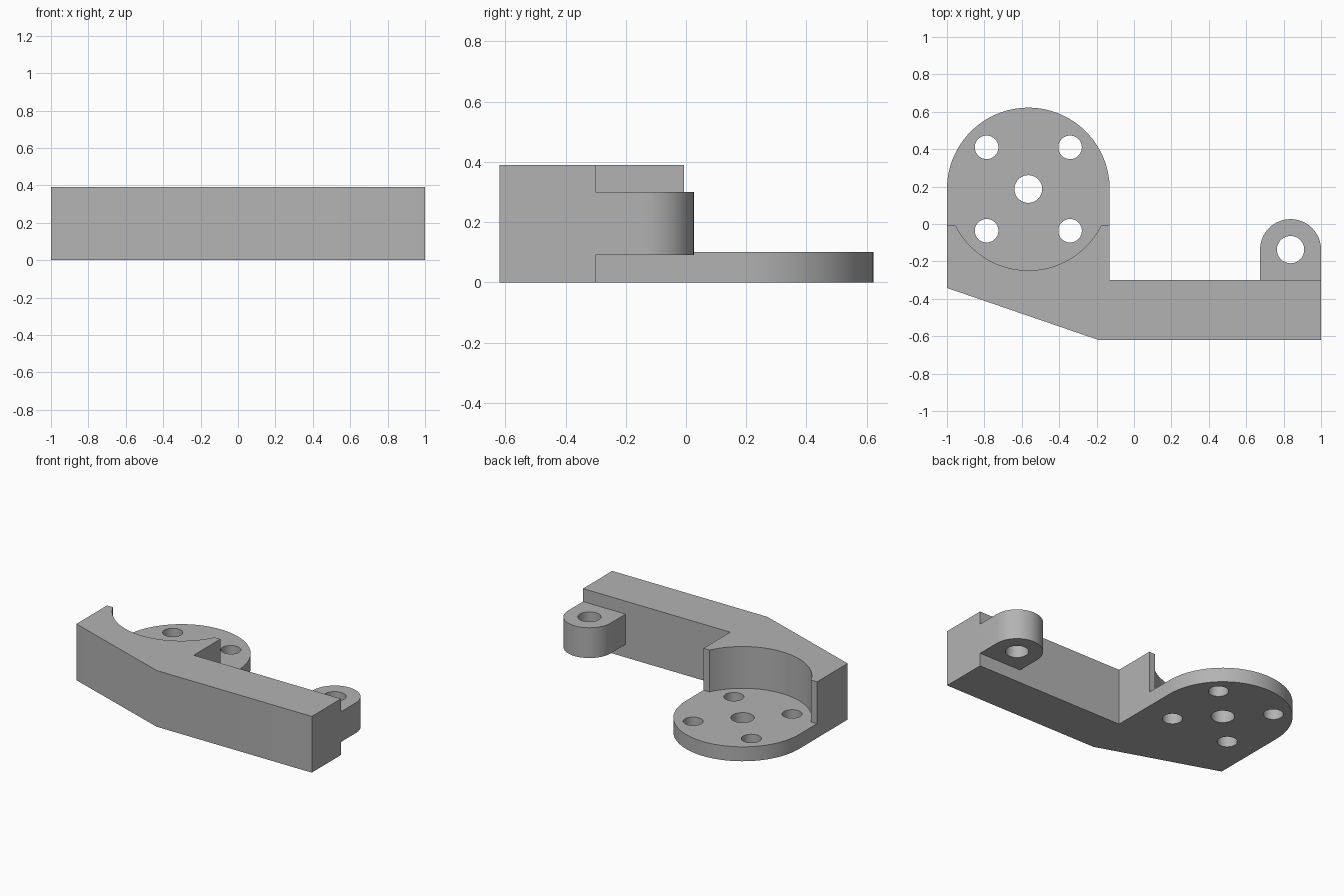
import bpy, bmesh
from math import sin, cos, asin, pi, radians

if "Cube" in bpy.data.objects:
    bpy.data.objects.remove(bpy.data.objects["Cube"])

grey = bpy.data.materials.new("plain grey")
grey.use_nodes = True
grey.diffuse_color = (0.45, 0.45, 0.45, 1)
grey.node_tree.nodes["Principled BSDF"].inputs["Base Color"].default_value = grey.diffuse_color

HEIGHT, FLOOR = 0.39, 0.1
DISC_X, DISC_Y, DISC_R = -0.565, 0.187, 0.435
LUG_X, LUG_Y, LUG_R = 0.837, -0.137, 0.163
BACK_Y, ARM_Y = -0.007, -0.3


def arc(x, y, r, start, end, steps):
    angles = [start + (end - start) * i / steps for i in range(steps + 1)]
    return [(x + r * cos(a), y + r * sin(a)) for a in angles]


def prism(name, outline, z0, z1):
    """Extrude a counter-clockwise outline from z0 to z1."""
    bm = bmesh.new()
    base = bm.faces.new([bm.verts.new((x, y, z0)) for x, y in outline])
    top = bmesh.ops.extrude_face_region(bm, geom=[base])["geom"]
    bmesh.ops.translate(bm, vec=(0, 0, z1 - z0),
                        verts=[v for v in top if isinstance(v, bmesh.types.BMVert)])
    bmesh.ops.recalc_face_normals(bm, faces=bm.faces)
    mesh = bpy.data.meshes.new(name)
    bm.to_mesh(mesh)
    bm.free()
    mesh.materials.append(grey)
    obj = bpy.data.objects.new(name, mesh)
    bpy.context.collection.objects.link(obj)
    return obj


def hole(x, y, r):
    return prism("hole_cutter", arc(x, y, r, 0, 2 * pi, 48)[:-1], -0.2, 0.6)


def finish(obj, cutters):
    """Cut the shape, then smooth its round walls."""
    bpy.context.view_layer.objects.active = obj
    obj.select_set(True)
    for cutter in cutters:
        cutter.hide_render = True
        mod = obj.modifiers.new("cut", 'BOOLEAN')
        mod.operation, mod.solver, mod.object = 'DIFFERENCE', 'EXACT', cutter
        bpy.ops.object.modifier_apply(modifier=mod.name)
        bpy.data.objects.remove(cutter)
    bpy.ops.object.shade_smooth_by_angle(angle=radians(30))
    obj.select_set(False)


# Bracket body: angled arm with a rounded mounting end
body = prism("bracket_body",
             [(-1, -0.342), (-0.19, -0.62), (1, -0.62), (1, ARM_Y), (-0.13, ARM_Y)]
             + arc(DISC_X, DISC_Y, DISC_R, 0, pi, 64), 0, HEIGHT)

# Round pocket that leaves a thin mounting plate
dip = asin((DISC_Y - BACK_Y) / DISC_R)
pocket = prism("pocket_cutter",
               arc(DISC_X, DISC_Y, DISC_R, pi + dip, 2 * pi - dip, 64)
               + [(0, BACK_Y), (0, 0.8), (-1.2, 0.8), (-1.2, BACK_Y)], FLOOR, 0.6)

# Central hole and four bolt holes
bolts = [hole(DISC_X + sx * 0.223, DISC_Y + sy * 0.223, 0.063)
         for sx in (-1, 1) for sy in (-1, 1)]
finish(body, [pocket, hole(DISC_X, DISC_Y, 0.074)] + bolts)

# Pivot lug behind the far end of the arm
lug = prism("pivot_lug", [(LUG_X - LUG_R, ARM_Y), (LUG_X + LUG_R, ARM_Y)]
            + arc(LUG_X, LUG_Y, LUG_R, 0, pi, 32), 0.09, 0.3)
finish(lug, [hole(LUG_X, LUG_Y, 0.073)])
